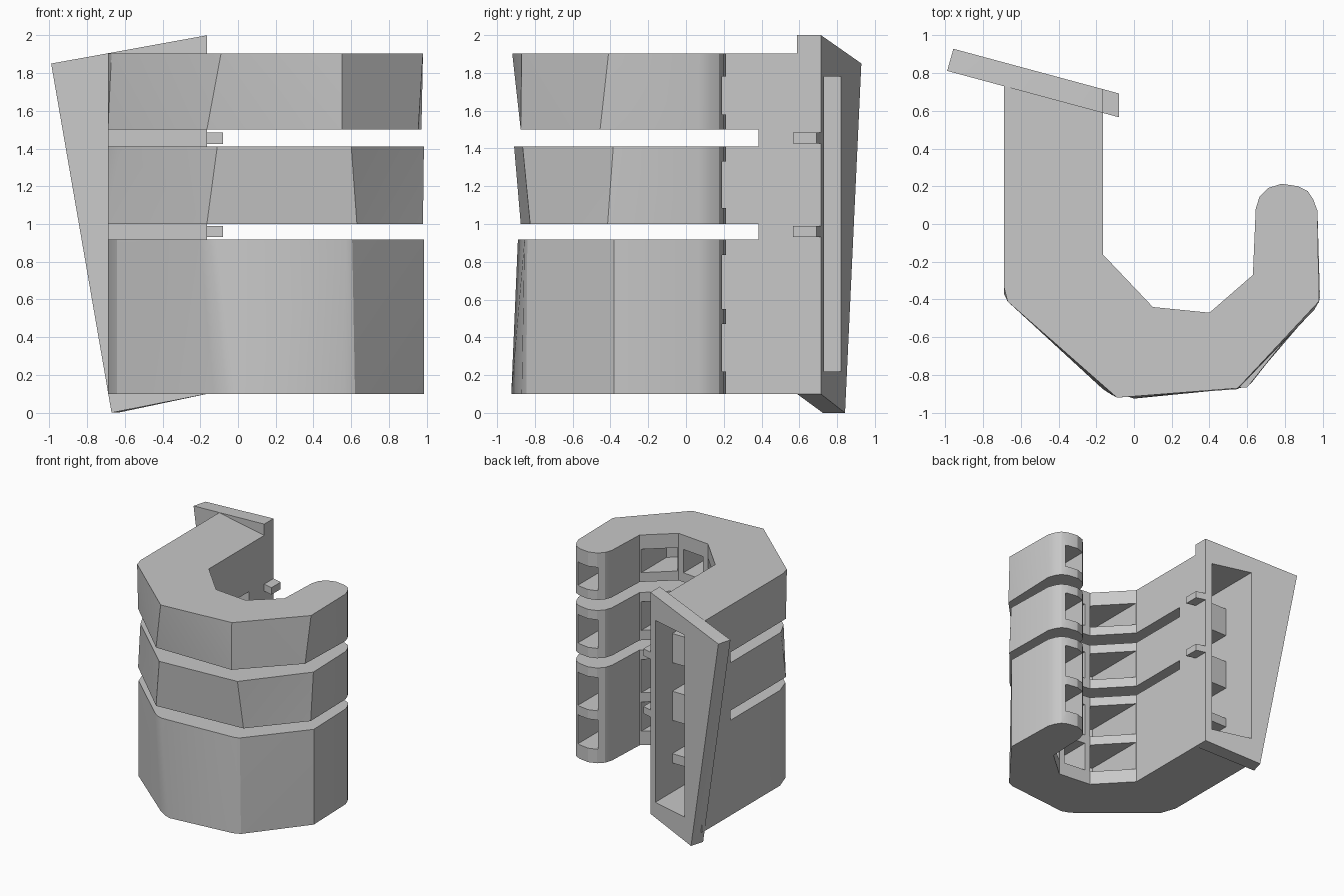
import bpy, bmesh, math

cube = bpy.data.objects.get("Cube")
if cube:
    bpy.data.objects.remove(cube, do_unlink=True)

grey = bpy.data.materials.new("plain grey")
grey.use_nodes = True
colour = (0.58, 0.58, 0.58, 1)
grey.diffuse_color = colour
grey.node_tree.nodes["Principled BSDF"].inputs["Base Color"].default_value = colour


def loft(name, lower, upper):
    """Solid between two loops of 3D points with equal counts."""
    bm = bmesh.new()
    a = [bm.verts.new(p) for p in lower]
    b = [bm.verts.new(p) for p in upper]
    n = len(a)
    bm.faces.new(a[::-1])
    bm.faces.new(b)
    for i in range(n):
        j = (i + 1) % n
        bm.faces.new((a[i], a[j], b[j], b[i]))
    bm.normal_update()
    bmesh.ops.triangulate(bm, faces=bm.faces[:])
    bmesh.ops.recalc_face_normals(bm, faces=bm.faces[:])
    mesh = bpy.data.meshes.new(name)
    bm.to_mesh(mesh)
    bm.free()
    mesh.materials.append(grey)
    obj = bpy.data.objects.new(name, mesh)
    bpy.context.collection.objects.link(obj)
    return obj


def prism(name, outline, z0, z1):
    return loft(name, [(x, y, z0) for x, y in outline], [(x, y, z1) for x, y in outline])


def combine(base, other, operation):
    """Apply a boolean and discard the helper."""
    other.hide_render = True
    mod = base.modifiers.new("combine", 'BOOLEAN')
    mod.operation, mod.solver, mod.object = operation, 'EXACT', other
    bpy.context.view_layer.objects.active = base
    bpy.ops.object.modifier_apply(modifier=mod.name)
    bpy.data.objects.remove(other, do_unlink=True)


# Spine joining the three bands along the straight arm
LEFT, RIGHT, BOTTOM, TOP = -0.69, -0.163, 0.1, 1.903
body = prism("hook_body", [(LEFT, 0.385), (RIGHT, 0.385), (RIGHT, 0.63), (LEFT, 0.77)], BOTTOM, TOP)

# Hook bands: shared inner curve and tip, each with its own outer facets
inner = [(0.63, -0.27), (0.40, -0.47), (0.10, -0.44), (RIGHT, -0.163), (RIGHT, 0.45), (LEFT, 0.45)]
tip = [(0.972, 0.07), (0.95, 0.13), (0.92, 0.175), (0.87, 0.2),
       (0.78, 0.213), (0.71, 0.19), (0.665, 0.145), (0.645, 0.08)]
bands = [
    (BOTTOM, 0.917,
     [(LEFT, -0.29), (-0.642, -0.43), (-0.13, -0.86), (-0.06, -0.905), (0.0, -0.925),
      (0.56, -0.87), (0.62, -0.845), (0.985, -0.38)],
     [(LEFT, -0.29), (-0.642, -0.43), (-0.2, -0.84), (-0.15, -0.875), (-0.1, -0.89),
      (0.57, -0.855), (0.605, -0.84), (0.985, -0.38)]),
    (1.0, 1.41,
     [(LEFT, -0.30), (-0.689, -0.37), (-0.165, -0.875), (0.63, -0.825), (0.98, -0.415)],
     [(LEFT, -0.30), (-0.625, -0.43), (-0.11, -0.91), (0.60, -0.865), (0.985, -0.385)]),
    (1.5, TOP,
     [(LEFT, -0.30), (-0.689, -0.37), (-0.165, -0.875), (0.55, -0.875), (0.955, -0.455)],
     [(LEFT, -0.33), (-0.67, -0.41), (-0.09, -0.92), (0.55, -0.87), (0.98, -0.41)]),
]
for z0, z1, low, high in bands:
    lower = [(x, y, z0) for x, y in low + tip + inner]
    upper = [(x, y, z1) for x, y in high + tip + inner]
    combine(body, loft("band", lower, upper), 'UNION')

# Slanted back plate, a tapered four-sided slab
front = [(-0.67, 0.0), (RIGHT, 0.1), (RIGHT, 2.0), (-0.99, 1.85)]


def face_y(x):
    return 0.588 - (x - RIGHT) * 0.27


def behind(x):
    return x if x == RIGHT else x + 0.033


plate = loft("plate", [(x, face_y(x), z) for x, z in front],
             [(behind(x), face_y(behind(x)) + 0.126, z) for x, z in front])
combine(body, plate, 'UNION')

# Two stub tabs continuing the plate past its free edge
for z in (0.93, 1.425):
    a, b = RIGHT - 0.03, -0.08
    stub = [(a, face_y(a)), (b, face_y(b)), (b, face_y(b) + 0.126), (a, face_y(a) + 0.126)]
    combine(body, prism("tab", stub, z, z + 0.06), 'UNION')

# Shaft opened through the plate
shaft = [(-0.56, 0.5), (-0.22, 0.5), (-0.22, 0.95), (-0.56, 0.95)]
combine(body, prism("shaft", shaft, 0.22, 1.78), 'DIFFERENCE')

# Pockets on four levels: arm, two inner corners, middle of the bend, tip
pockets = [
    [(-0.56, -0.35), (-0.22, -0.35), (-0.22, 0.55), (-0.56, 0.55)],
    [(-0.16, -0.155), (-0.16, -0.72), (0.04, -0.79), (0.10, -0.43)],
    [(0.15, -0.40), (0.15, -0.78), (0.35, -0.78), (0.35, -0.40)],
    [(0.405, -0.455), (0.45, -0.77), (0.62, -0.62), (0.62, -0.265)],
    [(0.705, -0.35), (0.89, -0.35), (0.89, 0.3), (0.705, 0.3)],
]
for z0, z1 in ((0.22, 0.47), (0.55, 0.835), (1.085, 1.33), (1.58, 1.78)):
    for outline in pockets:
        combine(body, prism("pocket", outline, z0, z1), 'DIFFERENCE')

# Merge flat triangles and finish the shading
bm = bmesh.new()
bm.from_mesh(body.data)
bmesh.ops.remove_doubles(bm, verts=bm.verts[:], dist=0.0005)
bmesh.ops.dissolve_limit(bm, angle_limit=math.radians(0.5), verts=bm.verts[:], edges=bm.edges[:])
bm.to_mesh(body.data)
bm.free()
bpy.ops.object.select_all(action='DESELECT')
body.select_set(True)
bpy.context.view_layer.objects.active = body
bpy.ops.object.shade_smooth_by_angle(angle=math.radians(25))
